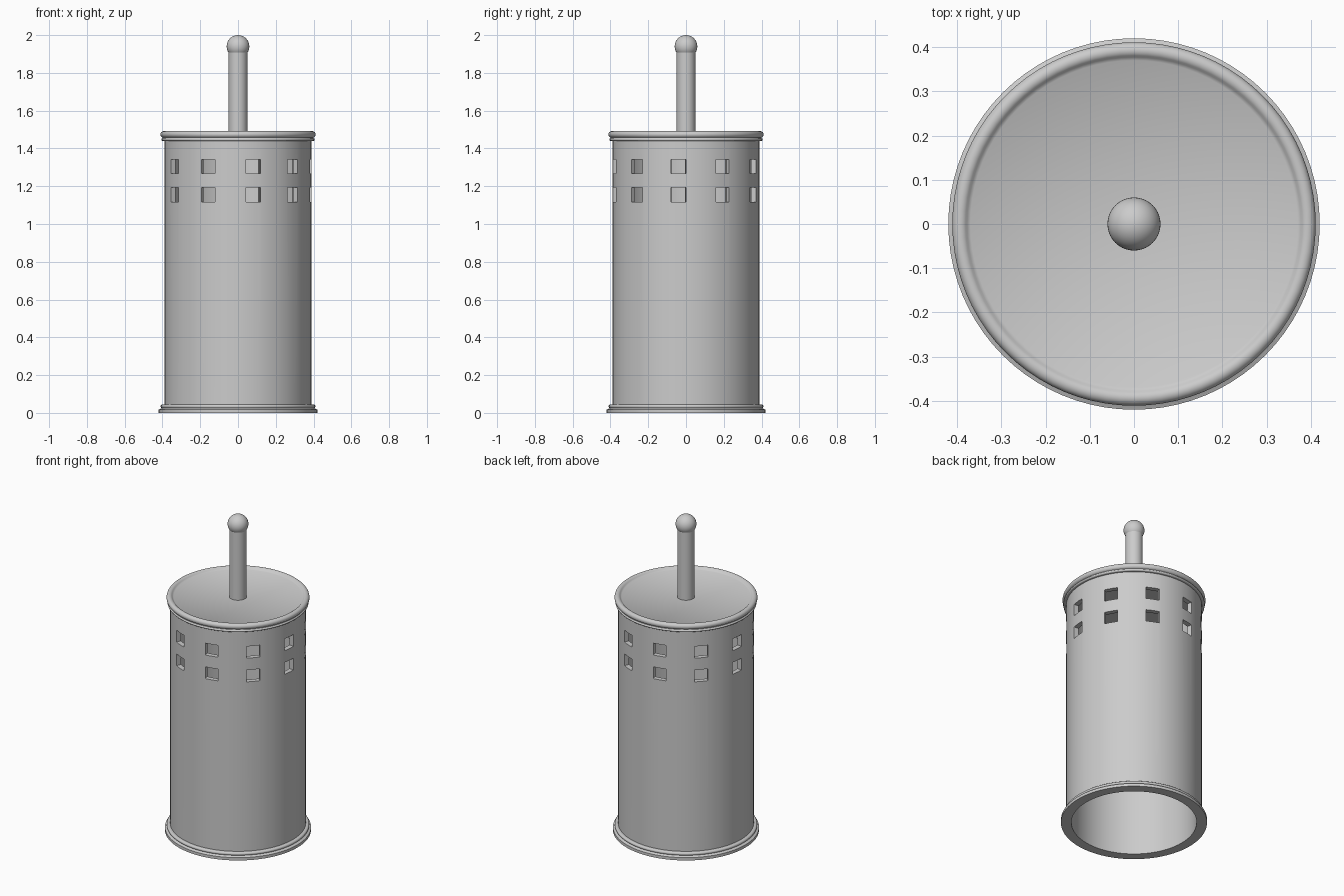
import bpy, bmesh, math
from mathutils import Matrix

if "Cube" in bpy.data.objects:
    bpy.data.objects.remove(bpy.data.objects["Cube"])


def finish(name, bm, smooth=True):
    bmesh.ops.remove_doubles(bm, verts=bm.verts, dist=1e-5)
    bmesh.ops.recalc_face_normals(bm, faces=bm.faces)
    me = bpy.data.meshes.new(name)
    bm.to_mesh(me)
    bm.free()
    ob = bpy.data.objects.new(name, me)
    bpy.context.collection.objects.link(ob)
    if smooth:
        shade(ob)
    return ob


def shade(ob):
    bpy.ops.object.select_all(action='DESELECT')
    ob.select_set(True)
    bpy.context.view_layer.objects.active = ob
    bpy.ops.object.shade_smooth_by_angle(angle=math.radians(35))


def lathe(name, profile, closed=False, steps=80):
    """Spin an (r, z) profile around the z axis."""
    bm = bmesh.new()
    vs = [bm.verts.new((r, 0, z)) for r, z in profile]
    es = [bm.edges.new(p) for p in zip(vs, vs[1:])]
    if closed:
        es.append(bm.edges.new((vs[-1], vs[0])))
    bmesh.ops.spin(bm, geom=vs + es, cent=(0, 0, 0), axis=(0, 0, 1),
                   angle=2 * math.pi, steps=steps)
    return finish(name, bm)


def arc(cr, cz, rad, a0, a1, n):
    """Points of an arc in the (r, z) plane, degrees."""
    return [(cr + rad * math.cos(math.radians(a0 + (a1 - a0) * i / n)),
             cz + rad * math.sin(math.radians(a0 + (a1 - a0) * i / n)))
            for i in range(n + 1)]


# hollow canister wall
body = lathe("canister_wall", [(0.39, 0.02), (0.39, 1.455), (0.36, 1.455), (0.36, 0.02)], True)

# two rows of ten square windows
bm = bmesh.new()
for k in range(10):
    turn = Matrix.Rotation(math.radians(-78 + 36 * k), 4, 'Z')
    for z in (1.305, 1.155):
        bmesh.ops.create_cube(bm, size=1, matrix=turn @ Matrix.Translation((0.38, 0, z))
                              @ Matrix.Diagonal((0.16, 0.08, 0.075, 1)))
cutter = finish("window_cutter", bm, False)
cutter.hide_render = True
mod = body.modifiers.new("windows", 'BOOLEAN')
mod.operation = 'DIFFERENCE'
mod.solver = 'EXACT'
mod.object = cutter
bpy.context.view_layer.objects.active = body
bpy.ops.object.modifier_apply(modifier=mod.name)
bpy.data.objects.remove(cutter)
shade(body)

# stepped foot ring, open in the middle
lathe("base_ring", [(0.36, 0.0), (0.42, 0.0), (0.42, 0.018), (0.41, 0.022)]
      + arc(0.40, 0.034, 0.01, -60, 90, 6) + [(0.385, 0.044), (0.36, 0.03)], True)

# lid with a rolled rim and a thin lower bead
lathe("lid", [(0, 1.45), (0.36, 1.45), (0.36, 1.44), (0.395, 1.44)]
      + arc(0.399, 1.447, 0.007, -80, 80, 5)
      + arc(0.393, 1.474, 0.018, -70, 150, 12)
      + [(0.37, 1.478), (0, 1.478)])

# handle rod and ball knob
lathe("handle_rod", [(0, 1.47), (0.05, 1.47), (0.05, 1.92), (0, 1.92)], steps=40)
lathe("handle_knob", [(0, 1.88)] + arc(0, 1.94, 0.06, -84, 84, 20) + [(0, 2.0)], steps=40)
